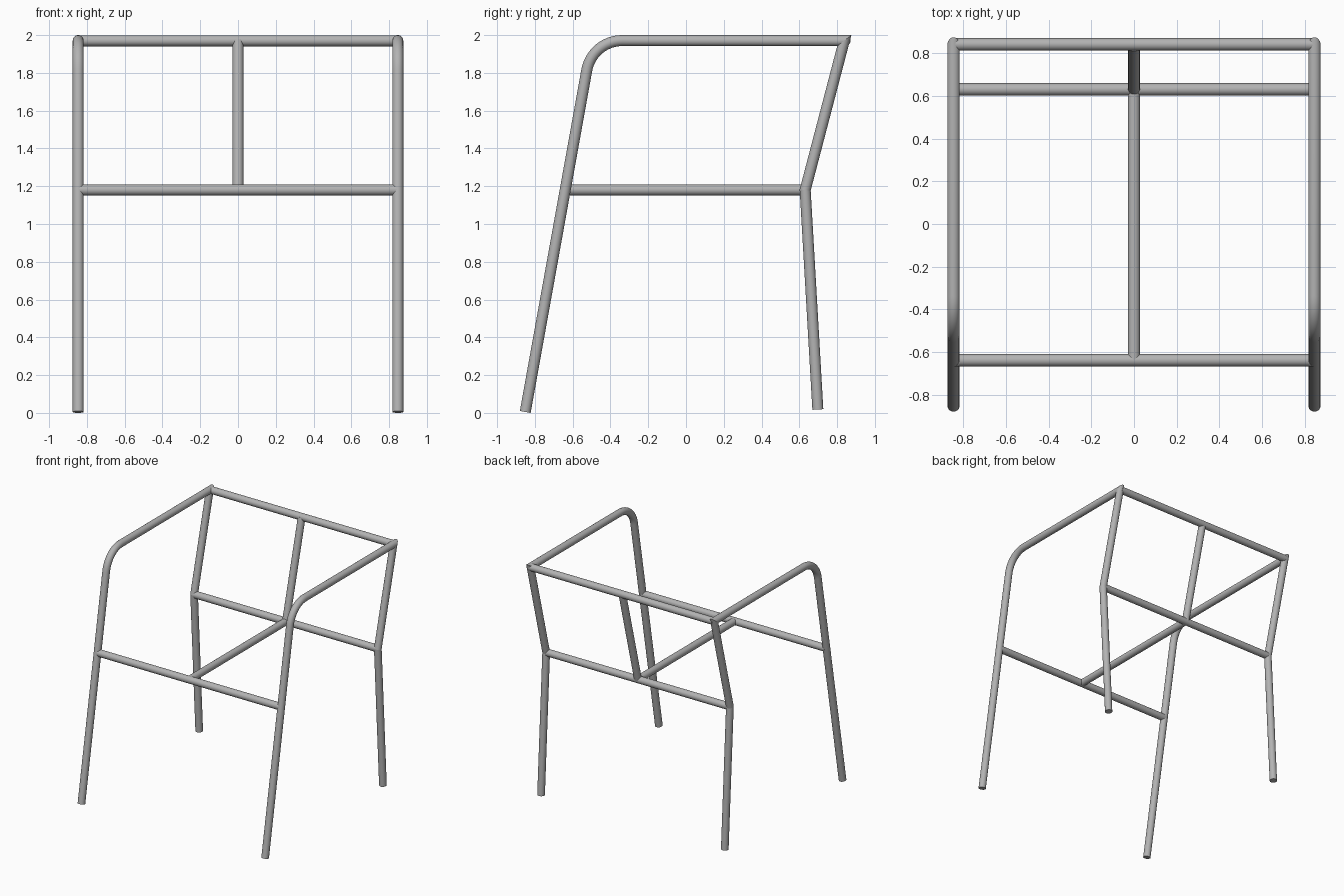
import bpy, bmesh, math
from mathutils import Vector

cube = bpy.data.objects.get("Cube")
if cube:
    bpy.data.objects.remove(cube)

R = 0.029        # tube radius
SIDES = 24
SIDE_X = 0.846   # side frame centre
SEAT_Z = 1.18
TOP_Z = 1.971

metal = bpy.data.materials.new("grey metal")
grey = (0.45, 0.45, 0.45, 1)
metal.diffuse_color = grey
metal.use_nodes = True
metal.node_tree.nodes["Principled BSDF"].inputs["Base Color"].default_value = grey


def tube(name, points, side):
    """Sweep a capped round tube along a planar path with mitred corners; side is the path plane's normal."""
    pts = [Vector(p) for p in points]
    u = Vector(side)
    dirs = [(b - a).normalized() for a, b in zip(pts, pts[1:])]
    bm = bmesh.new()
    rings = []
    for i, p in enumerate(pts):
        d0, d1 = dirs[max(i - 1, 0)], dirs[min(i, len(dirs) - 1)]
        tangent = (d0 + d1).normalized()
        v = tangent.cross(u) / tangent.dot(d0)   # stretched across the mitre
        rings.append([bm.verts.new(p + R * (math.cos(a) * u + math.sin(a) * v))
                      for a in (2 * math.pi * k / SIDES for k in range(SIDES))])
    for r0, r1 in zip(rings, rings[1:]):
        for k in range(SIDES):
            n = (k + 1) % SIDES
            bm.faces.new((r0[k], r0[n], r1[n], r1[k]))
    bm.faces.new(rings[0])
    bm.faces.new(rings[-1])
    bmesh.ops.recalc_face_normals(bm, faces=bm.faces)
    # Smooth round walls, sharp caps and sharp mitres
    for f in bm.faces:
        f.smooth = len(f.verts) == 4
    for i, ring in enumerate(rings):
        end = i in (0, len(rings) - 1)
        if end or dirs[i - 1].angle(dirs[i]) > math.radians(15):
            for k in range(SIDES):
                bm.edges.get((ring[k], ring[(k + 1) % SIDES])).smooth = False
    mesh = bpy.data.meshes.new(name)
    bm.to_mesh(mesh)
    bm.free()
    mesh.materials.append(metal)
    obj = bpy.data.objects.new(name, mesh)
    bpy.context.collection.objects.link(obj)
    return obj


# Side profile (y, z): front foot, rounded bend, arm, back corner, seat kink, back foot
foot = Vector((-0.851, 0.005))
leg_dir = Vector((0.18, 1)).normalized()
corner = foot + leg_dir * ((TOP_Z - foot.y) / leg_dir.y)
turn = math.atan2(leg_dir.y, leg_dir.x)
bend_r = 0.19
start = corner - leg_dir * bend_r * math.tan(turn / 2)
centre = start + Vector((leg_dir.y, -leg_dir.x)) * bend_r
STEPS = 12
profile = [foot]
for i in range(STEPS + 1):
    a = math.pi / 2 + turn * (1 - i / STEPS)
    profile.append(centre + bend_r * Vector((math.cos(a), math.sin(a))))
profile += [Vector((0.838, TOP_Z)), Vector((0.631, SEAT_Z)), Vector((0.698, 0.018))]

for name, s in (("left", 1), ("right", -1)):
    tube(name + "_side_frame", [(s * SIDE_X, y, z) for y, z in profile], (1, 0, 0))

# Cross rails between the side frames
for name, y, z in (("front_seat_rail", -0.639, SEAT_Z),
                   ("back_seat_rail", 0.631, SEAT_Z),
                   ("top_back_rail", 0.842, 1.97)):
    tube(name, [(-SIDE_X, y, z), (SIDE_X, y, z)], (0, 0, 1))

# Centre members
tube("centre_seat_rail", [(0, -0.639, SEAT_Z), (0, 0.631, SEAT_Z)], (1, 0, 0))
tube("centre_back_post", [(0, 0.631, SEAT_Z), (0, 0.838, TOP_Z)], (1, 0, 0))
